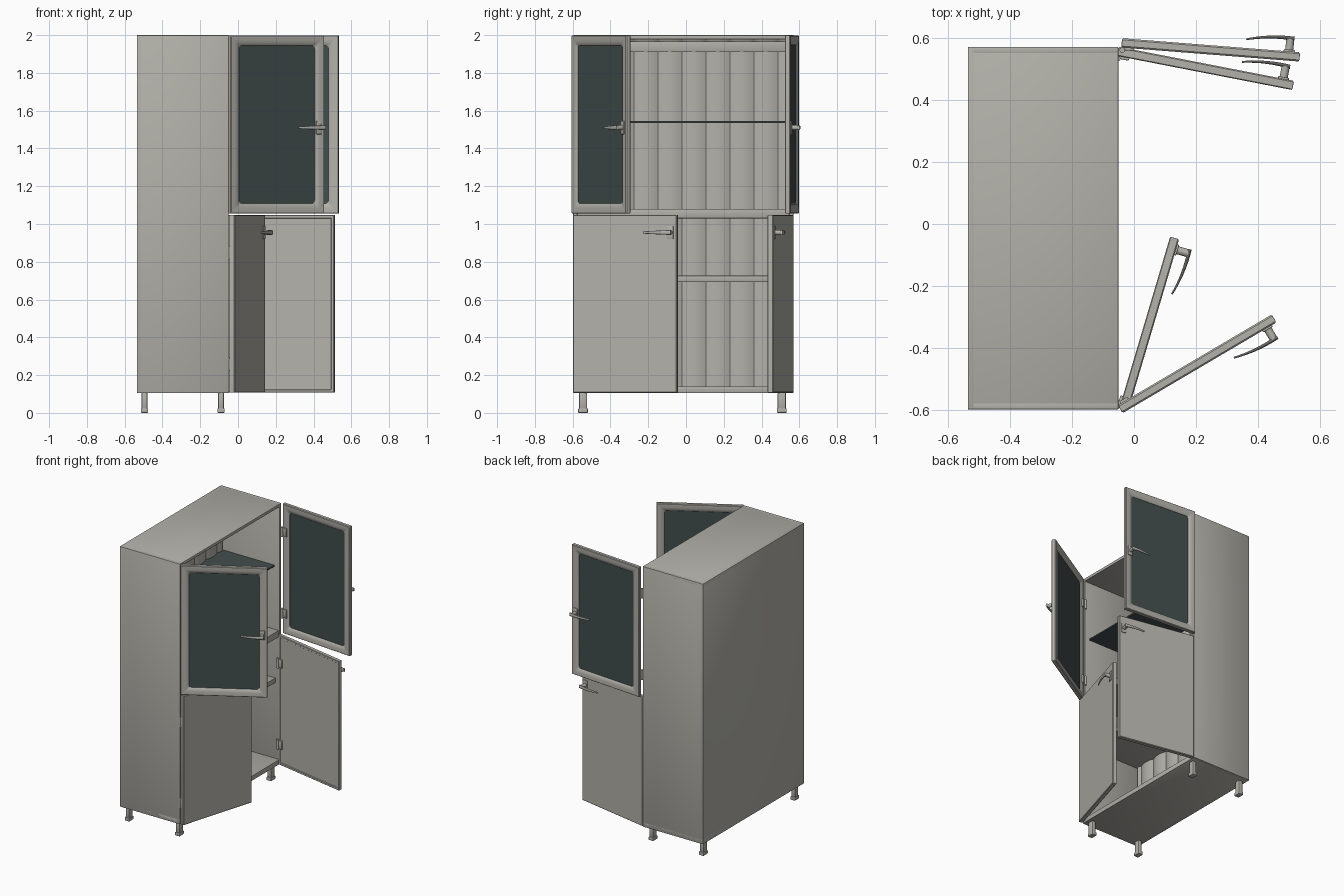
import bpy, bmesh, math
from mathutils import Vector, Matrix

old = bpy.data.objects.get("Cube")
if old:
    bpy.data.objects.remove(old, do_unlink=True)


def material(name, rgb, rough):
    m = bpy.data.materials.new(name)
    m.use_nodes = True
    m.diffuse_color = (*rgb, 1)
    node = m.node_tree.nodes["Principled BSDF"]
    node.inputs["Base Color"].default_value = (*rgb, 1)
    node.inputs["Roughness"].default_value = rough
    return m


GREY = material("warm grey paint", (0.45, 0.44, 0.40), 0.6)
GLASS = material("dark glass", (0.055, 0.075, 0.075), 0.4)
made = []


def finish(name, bm, mat, matrix=None):
    if matrix:
        bm.transform(matrix)
    bmesh.ops.recalc_face_normals(bm, faces=bm.faces)
    me = bpy.data.meshes.new(name)
    bm.to_mesh(me)
    bm.free()
    me.materials.append(mat)
    ob = bpy.data.objects.new(name, me)
    bpy.context.collection.objects.link(ob)
    made.append(ob)
    return ob


def box(name, lo, hi, mat=GREY, bevel=0.0, matrix=None):
    bm = bmesh.new()
    bmesh.ops.create_cube(bm, size=1)
    lo, hi = Vector(lo), Vector(hi)
    for v in bm.verts:
        v.co = Vector((lo[i] + (v.co[i] + 0.5) * (hi[i] - lo[i]) for i in range(3)))
    if bevel:
        bmesh.ops.bevel(bm, geom=bm.edges[:], offset=bevel, segments=2,
                        profile=0.5, affect='EDGES')
    return finish(name, bm, mat, matrix)


def cylinder(name, centre, radius, depth, axis='Z', matrix=None, mat=GREY):
    bm = bmesh.new()
    bmesh.ops.create_cone(bm, cap_ends=True, segments=20, radius1=radius,
                          radius2=radius, depth=depth)
    turn = {'X': Matrix.Rotation(math.pi / 2, 4, 'Y'),
            'Y': Matrix.Rotation(math.pi / 2, 4, 'X'), 'Z': Matrix()}[axis]
    bm.transform(Matrix.Translation(centre) @ turn)
    return finish(name, bm, mat, matrix)


# Cabinet shell, open towards +x
X0, X1, Y0, Y1, Z0, Z1 = -0.535, -0.05, -0.597, 0.57, 0.105, 2.0
T = 0.022
box("back_panel", (X0, Y0, Z0), (X0 + T, Y1, Z1), bevel=0.003)
box("front_side_panel", (X0, Y0, Z0), (X1, Y0 + T, Z1), bevel=0.003)
box("rear_side_panel", (X0, Y1 - T, Z0), (X1, Y1, Z1), bevel=0.003)
box("top_panel", (X0, Y0, Z1 - T), (X1, Y1, Z1), bevel=0.003)
box("floor_panel", (X0, Y0, Z0), (X1, Y1, 0.14), bevel=0.003)

# Interior shelves
IN0, IN1 = Y0 + T, Y1 - T
box("middle_divider", (X0 + T, IN0, 1.03), (X1 - 0.004, IN1, 1.08), bevel=0.005)
box("lower_shelf", (X0 + T, IN0, 0.692), (X1 - 0.03, IN1, 0.727), bevel=0.004)
box("glass_shelf", (X0 + T, IN0, 1.535), (X1 - 0.04, IN1, 1.545), GLASS)

# Bowed slats lining the back wall
PITCH, STEPS, BULGE = 0.127, 8, 0.014
bm = bmesh.new()
columns = []
for i in range(-7 * STEPS, 4 * STEPS + 1):
    y = 0.105 + PITCH * i / STEPS
    if IN0 <= y <= IN1:
        t = (i % STEPS) / STEPS
        x = X0 + T + 0.002 + BULGE * 4 * t * (1 - t)
        columns.append([bm.verts.new((x, y, z)) for z in (0.13, 1.985)])
for a, b in zip(columns, columns[1:]):
    bm.faces.new((a[0], b[0], b[1], a[1]))
slats = finish("back_slats", bm, GREY)
if slats.data.polygons[0].normal.x < 0:
    slats.data.flip_normals()

# Mounting rail with screws
RAIL = X0 + T + 0.025
box("mounting_rail", (X0 + T, IN0, 1.91), (RAIL, IN1, 1.968), bevel=0.003)
for k in range(-2, 3):
    cylinder("rail_screw", (RAIL + 0.002, 0.09 + 0.222 * k, 1.948), 0.009, 0.008, 'X')

# Legs with feet
for x in (-0.495, -0.09):
    for y in (-0.545, 0.507):
        box("leg", (x - 0.016, y - 0.022, 0.015), (x + 0.016, y + 0.022, 0.11), bevel=0.008)
        box("foot", (x - 0.019, y - 0.026, 0), (x + 0.019, y + 0.026, 0.024), bevel=0.004)


# Doors are built flat: x along the width, y outwards, z up
W, D = 0.575, 0.03


def rounded_ring(bm, z0, z1, inset, radius, depth, seg=5):
    """Rounded rectangle of vertices in the door plane."""
    verts = []
    cx, cz = W / 2, (z0 + z1) / 2
    hx, hz = W / 2 - inset - radius, (z1 - z0) / 2 - inset - radius
    for q, (sx, sz) in enumerate(((1, 1), (-1, 1), (-1, -1), (1, -1))):
        for k in range(seg + 1):
            a = math.pi / 2 * (q + k / seg)
            verts.append(bm.verts.new((cx + sx * hx + radius * math.cos(a), depth,
                                       cz + sz * hz + radius * math.sin(a))))
    return verts


def bridge(bm, a, b):
    n = len(a)
    for i in range(n):
        bm.faces.new((a[i], a[(i + 1) % n], b[(i + 1) % n], b[i]))


def glazed_door(name, z0, z1, m):
    # Moulded frame: (inset, corner radius, depth) around the section
    section = [(0.0, 0.003, 0.005), (0.0, 0.003, D - 0.005), (0.004, 0.003, D),
               (0.030, 0.006, D), (0.048, 0.012, D - 0.005), (0.054, 0.016, D - 0.011),
               (0.054, 0.016, 0.011), (0.048, 0.012, 0.005), (0.030, 0.006, 0.0),
               (0.004, 0.003, 0.0)]
    bm = bmesh.new()
    rings = [rounded_ring(bm, z0, z1, *s) for s in section]
    for i in range(len(rings)):
        bridge(bm, rings[i], rings[(i + 1) % len(rings)])
    finish(name + "_frame", bm, GREY, m)
    bm = bmesh.new()
    a, b = (rounded_ring(bm, z0, z1, 0.052, 0.015, d) for d in (0.012, D - 0.012))
    bridge(bm, a, b)
    bm.faces.new(a)
    bm.faces.new(b)
    finish(name + "_glass", bm, GLASS, m)


def solid_door(name, z0, z1, m):
    # Slab with a shallow recess on its inner face
    section = [(0.018, 0.004, 0.004), (0.015, 0.004, 0.0), (0.003, 0.003, 0.0),
               (0.0, 0.003, 0.003), (0.0, 0.003, D - 0.004), (0.004, 0.003, D)]
    bm = bmesh.new()
    rings = [rounded_ring(bm, z0, z1, *s) for s in section]
    for a, b in zip(rings, rings[1:]):
        bridge(bm, a, b)
    bm.faces.new(rings[0])
    bm.faces.new(rings[-1])
    finish(name + "_panel", bm, GREY, m)


def handle(name, z, m):
    u = W - 0.035
    box(name + "_handle_plate", (u - 0.018, D - 0.002, z - 0.035),
        (u + 0.018, D + 0.006, z + 0.035), bevel=0.003, matrix=m)
    cylinder(name + "_handle_post", (u, D + 0.02, z), 0.013, 0.04, 'Y', m)
    # Curved tapering lever swept through elliptical sections
    bm = bmesh.new()
    rings, count, sides = [], 10, 12
    for i in range(count + 1):
        t = i / count
        centre = Vector((u + 0.014 - 0.155 * t, D + 0.042 + 0.012 * t - 0.026 * t * t, z))
        r = 0.013 - 0.007 * t
        rings.append([bm.verts.new(centre + Vector((0, 0.5 * r * math.cos(a), r * math.sin(a))))
                      for a in (2 * math.pi * k / sides for k in range(sides))])
    for a, b in zip(rings, rings[1:]):
        bridge(bm, a, b)
    bm.faces.new(rings[0])
    bm.faces.new(rings[-1])
    finish(name + "_handle_lever", bm, GREY, m)


def hinges(name, heights, m):
    for z in heights:
        cylinder(name + "_hinge_barrel", (0.004, -0.008, z), 0.009, 0.07, 'Z', m)
        box(name + "_hinge_leaf", (0.0, -0.008, z - 0.03), (0.04, 0.004, z + 0.03),
            bevel=0.002, matrix=m)


# side: +1 hinged at the front edge, -1 hinged at the rear edge
doors = [
    ("upper_front_door", glazed_door, 1, 59.5, (-0.052, -0.583), True),
    ("upper_rear_door", glazed_door, -1, 85.5, (-0.041, 0.568), True),
    ("lower_front_door", solid_door, 1, 16.5, (-0.047, -0.592), False),
    ("lower_rear_door", solid_door, -1, 79.0, (-0.055, 0.541), False),
]
for name, build, side, angle, pivot, upper in doors:
    s, c = math.sin(math.radians(angle)), math.cos(math.radians(angle))
    m = Matrix(((s, c, 0, pivot[0]), (side * c, -side * s, 0, pivot[1]),
                (0, 0, 1, 0), (0, 0, 0, 1)))
    z0, z1 = (1.055, 1.998) if upper else (0.107, 1.048)
    build(name, z0, z1, m)
    handle(name, 1.51 if upper else 0.955, m)
    hinges(name, (z0 + 0.15, z1 - 0.2), m)

# Smooth shading with crisp edges
bpy.ops.object.select_all(action='DESELECT')
for ob in made:
    ob.select_set(True)
bpy.context.view_layer.objects.active = made[0]
bpy.ops.object.shade_smooth_by_angle(angle=math.radians(30))
